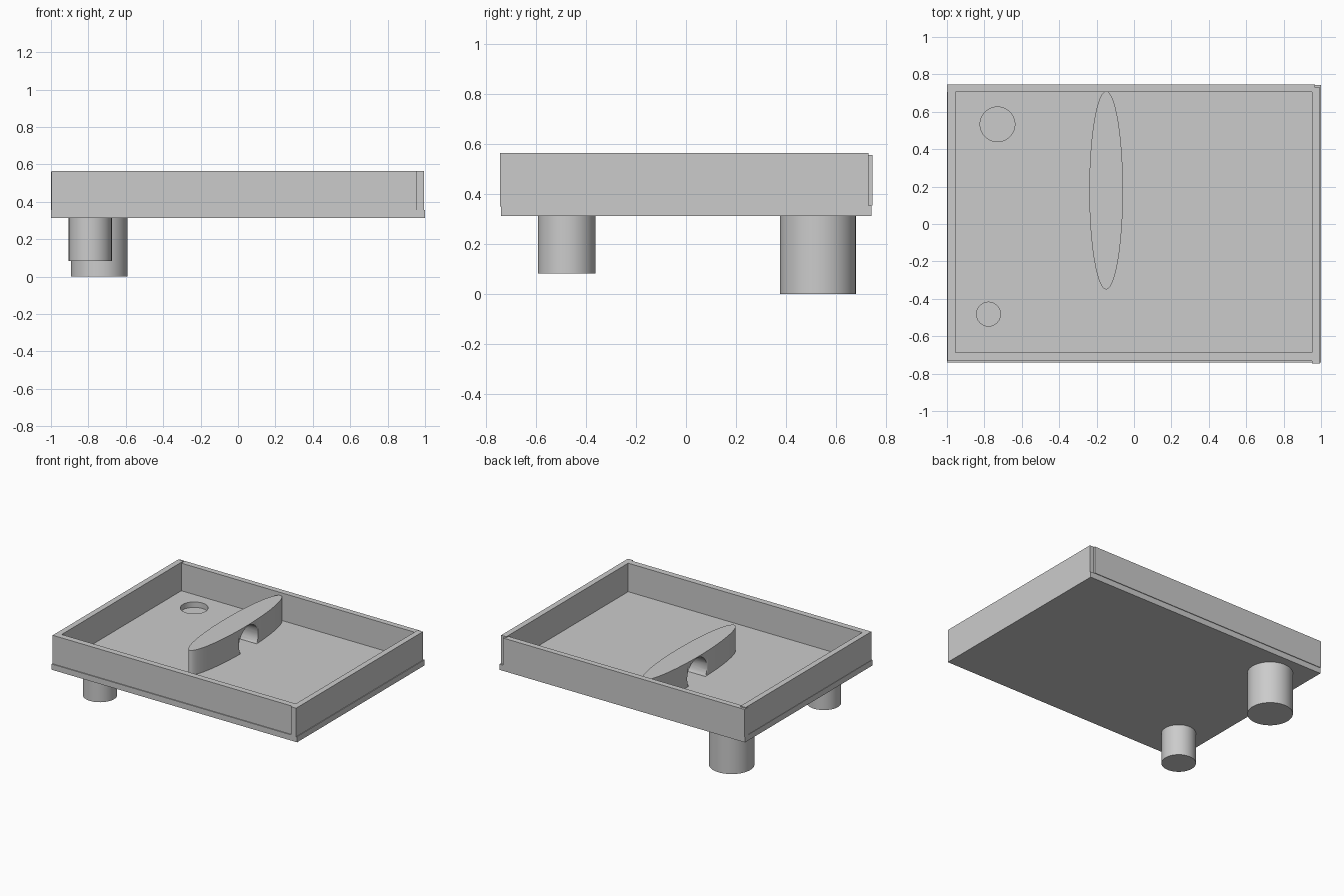
import bpy, bmesh
from mathutils import Matrix, Vector

if "Cube" in bpy.data.objects:
    bpy.data.objects.remove(bpy.data.objects["Cube"])


def make(name, bm):
    me = bpy.data.meshes.new(name)
    bm.to_mesh(me)
    bm.free()
    ob = bpy.data.objects.new(name, me)
    bpy.context.collection.objects.link(ob)
    return ob


def box(name, x0, x1, y0, y1, z0, z1):
    bm = bmesh.new()
    size = Vector((x1 - x0, y1 - y0, z1 - z0))
    mid = Vector((x0 + x1, y0 + y1, z0 + z1)) / 2
    bmesh.ops.create_cube(bm, size=1, matrix=Matrix.Translation(mid) @ Matrix.Diagonal((*size, 1)))
    return make(name, bm)


def cylinder(name, x, y, z0, z1, rx, ry=None, sides=48, turn=None):
    bm = bmesh.new()
    m = Matrix.Translation((x, y, (z0 + z1) / 2)) @ (turn or Matrix())
    m = m @ Matrix.Diagonal((rx, ry or rx, 1, 1))
    bmesh.ops.create_cone(bm, cap_ends=True, segments=sides, radius1=1, radius2=1,
                          depth=z1 - z0, matrix=m)
    ob = make(name, bm)
    for p in ob.data.polygons:
        p.use_smooth = len(p.vertices) == 4
    ob.data.set_sharp_from_angle(angle=0.6)
    return ob


def cut(target, cutter):
    mod = target.modifiers.new("cut", 'BOOLEAN')
    mod.object = cutter
    mod.solver = 'EXACT'
    cutter.hide_render = True
    cutter.hide_set(True)
    cutter.display_type = 'WIRE'


FLOOR = 0.355

# basin floor
floor = box("basin_floor", -1, 1, -0.74, 0.742, 0.313, FLOOR)

# four walls, lapped at the corners
box("back_wall", -1, 0.967, 0.705, 0.747, FLOOR, 0.558)
box("right_wall", 0.953, 0.995, -0.745, 0.73, FLOOR - 0.003, 0.565)
box("front_wall", -0.997, 0.953, -0.733, -0.688, FLOOR, 0.565)
box("left_wall", -0.997, -0.955, -0.733, 0.73, FLOOR, 0.565)

# drain pipes with openings in the floor: pipe x, y, bottom, radius, hole x, y, radius
drains = {
    "large": (-0.742, 0.528, 0.0, 0.152, -0.73, 0.533, 0.093),
    "small": (-0.79, -0.478, 0.083, 0.115, -0.778, -0.482, 0.064),
}
for label, (x, y, z, r, hx, hy, hr) in drains.items():
    cylinder(label + "_drain_pipe", x, y, z, 0.315, r)
    cut(floor, cylinder(label + "_drain_cutter", hx, hy, 0.25, 0.45, hr))

# elliptical divider with a round passage through it
divider = cylinder("divider", -0.149, 0.18, FLOOR - 0.005, 0.535, 0.09, 0.53, 64)
axis_x = Matrix.Rotation(1.5707963, 4, 'Y')
cut(divider, cylinder("passage_cutter", -0.149, 0.21, 0.415 - 0.2, 0.415 + 0.2, 0.113, turn=axis_x))
